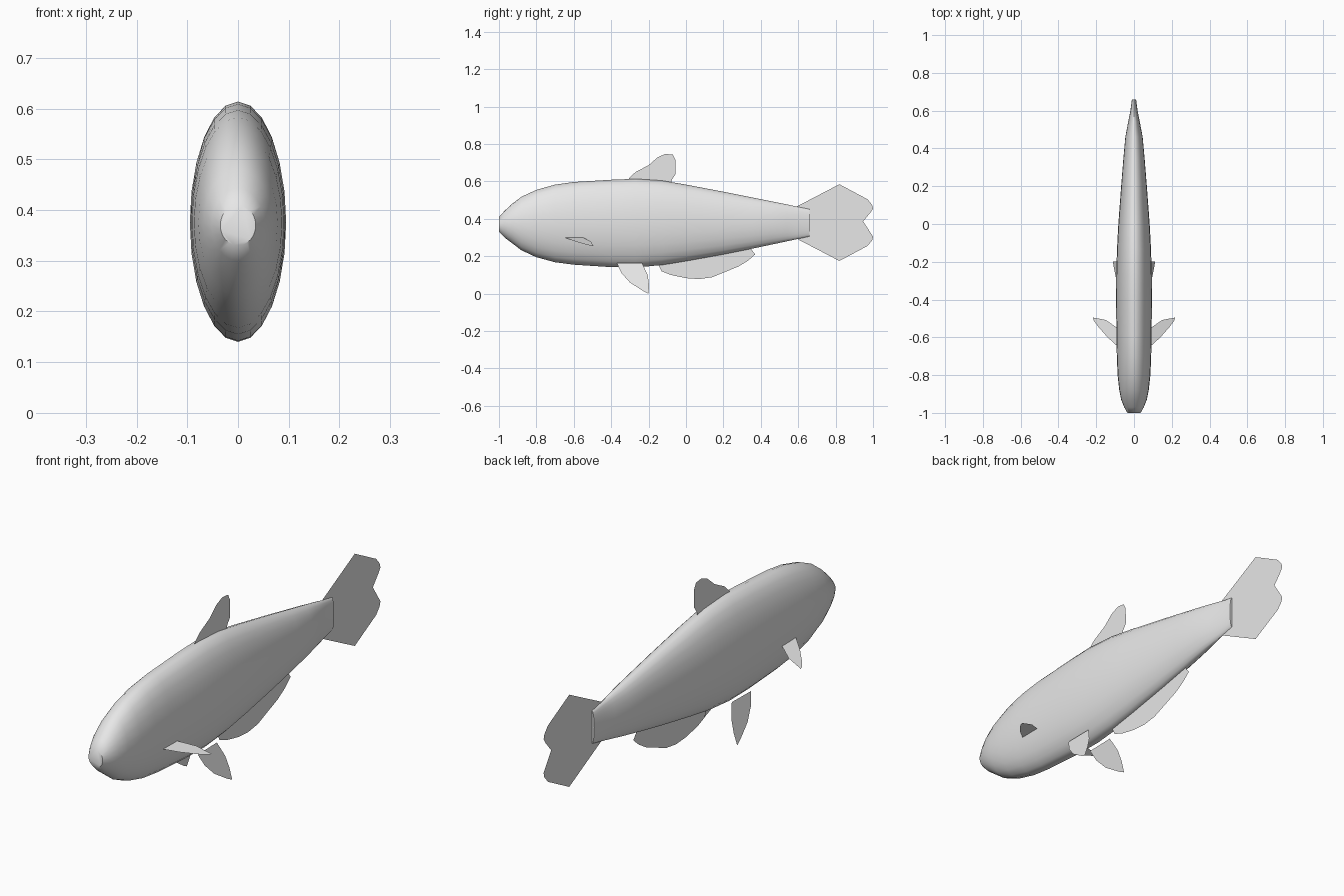
import bpy
import bmesh
import math

cube = bpy.data.objects.get("Cube")
if cube:
    bpy.data.objects.remove(cube, do_unlink=True)

grey = bpy.data.materials.new("plain grey")
grey.use_nodes = True
GREY = (0.8, 0.8, 0.8, 1.0)
grey.diffuse_color = GREY
grey.node_tree.nodes["Principled BSDF"].inputs["Base Color"].default_value = GREY


def finish(name, bm):
    mesh = bpy.data.meshes.new(name)
    bm.to_mesh(mesh)
    bm.free()
    mesh.materials.append(grey)
    obj = bpy.data.objects.new(name, mesh)
    bpy.context.collection.objects.link(obj)
    return obj


def fin(name, points):
    """A flat sheet from its outline."""
    bm = bmesh.new()
    bm.faces.new([bm.verts.new(p) for p in points])
    bmesh.ops.triangulate(bm, faces=bm.faces[:])
    return finish(name, bm)


# Body: elliptical rings given as (y, bottom, top, half width)
SIDES = 24
sections = [
    (-1.0, .33, .41, .035), (-.97, .30, .443, .052), (-.93, .27, .48, .068),
    (-.88, .232, .518, .078), (-.8, .195, .555, .087), (-.7, .168, .583, .091),
    (-.6, .155, .597, .093), (-.4, .142, .609, .095), (-.27, .14, .614, .094),
    (-.13, .153, .605, .09), (0, .174, .583, .083), (.2, .21, .545, .068),
    (.35, .24, .515, .056), (.46, .263, .493, .046), (.54, .28, .477, .031),
    (.6, .293, .464, .019), (.66, .306, .452, .011),
]
bm = bmesh.new()
rings = []
for y, low, high, half in sections:
    ring = []
    for i in range(SIDES):
        a = math.tau * i / SIDES
        ring.append(bm.verts.new((half * math.sin(a), y,
                                  (low + high) / 2 + (high - low) / 2 * math.cos(a))))
    rings.append(ring)
for r0, r1 in zip(rings, rings[1:]):
    for i in range(SIDES):
        j = (i + 1) % SIDES
        bm.faces.new((r0[i], r0[j], r1[j], r1[i]))
bm.faces.new(rings[0])
bm.faces.new(rings[-1])
bmesh.ops.recalc_face_normals(bm, faces=bm.faces[:])
body = finish("body", bm)
bpy.context.view_layer.objects.active = body
body.select_set(True)
bpy.ops.object.shade_smooth_by_angle(angle=math.radians(50))
body.select_set(False)

# Fins on the centre line, outlines as (y, z)
dorsal = [(-.31, .60), (-.305, .617), (-.27, .65), (-.2, .687), (-.15, .73), (-.11, .747),
          (-.07, .743), (-.056, .715), (-.055, .64), (-.075, .61), (-.08, .59)]
anal = [(-.15, .16), (-.13, .12), (-.08, .1), (0, .083), (.07, .078), (.14, .088),
        (.2, .115), (.28, .145), (.33, .175), (.37, .21), (.345, .243), (.1, .2)]
tail_half = [(.59, .085), (.82, .205), (.97, .125), (.995, .095), (1.0, .075),
             (.985, .052), (.925, .02), (.91, 0)]
TAIL_Z = .38
tail = [(y, TAIL_Z + h) for y, h in tail_half]
tail += [(y, TAIL_Z - h) for y, h in reversed(tail_half[:-1])]
for name, outline in (("dorsal_fin", dorsal), ("anal_fin", anal), ("tail_fin", tail)):
    fin(name, [(0, y, z) for y, z in outline])

# Paired fins, sloping outward from the body
pelvic = [(-.37, .163), (-.235, .165), (-.205, .1), (-.198, .05), (-.2, 0),
          (-.23, .015), (-.3, .06), (-.345, .11)]                    # (y, z)
pectoral = [(.085, -.65), (.085, -.552), (.15, -.508), (.218, -.495),
            (.212, -.513), (.19, -.543), (.14, -.6)]                 # (x, y)
for side, s in (("left", 1), ("right", -1)):
    fin(side + "_pelvic_fin",
        [(s * (.062 + .31 * (.16 - z)), y, z) for y, z in pelvic])
    fin(side + "_pectoral_fin",
        [(s * x, y, .299 - .34 * (x - .09)) for x, y in pectoral])
